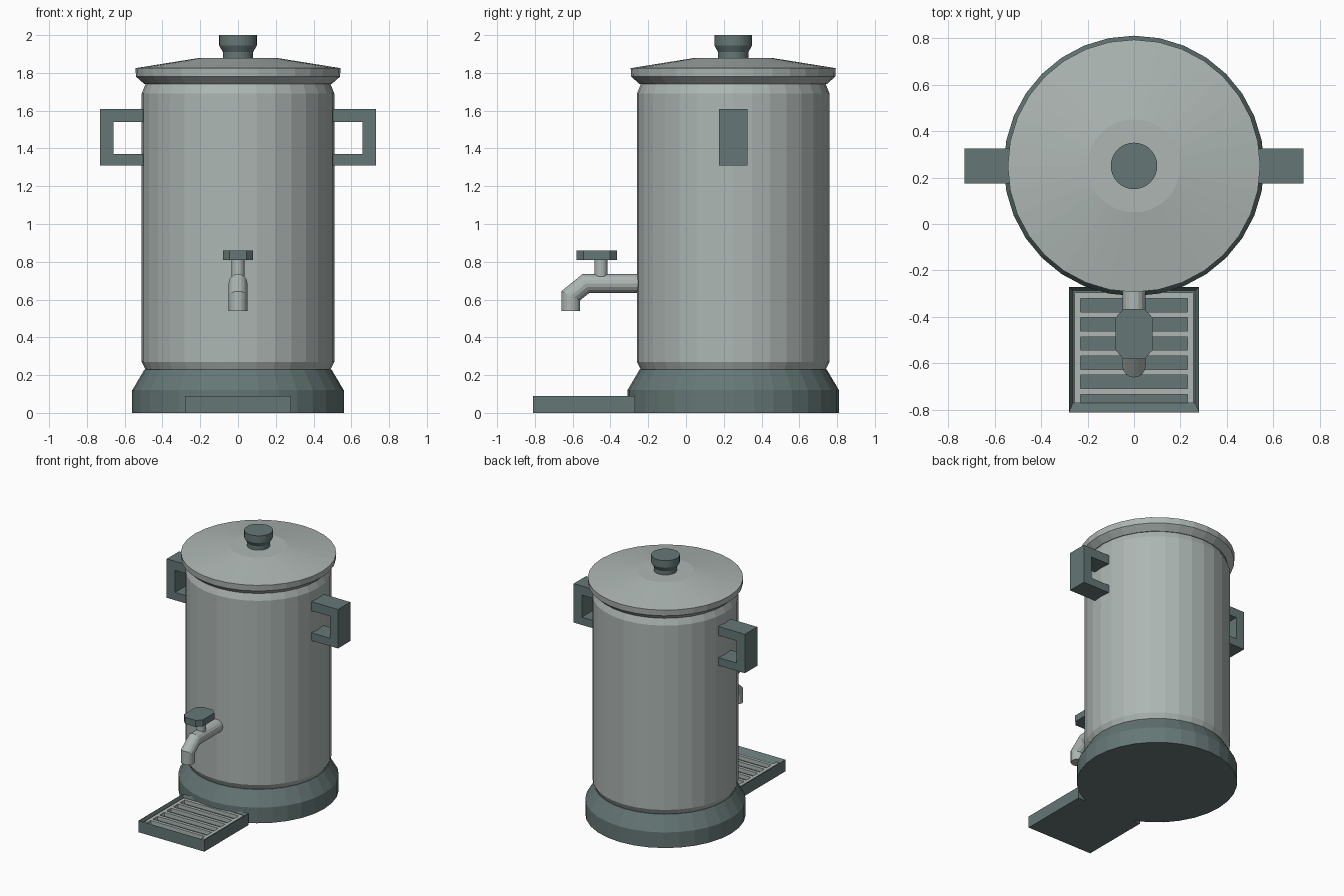
import bpy, bmesh, math
from mathutils import Vector

if "Cube" in bpy.data.objects:
    bpy.data.objects.remove(bpy.data.objects["Cube"])

CY = 0.25  # y of the urn's axis


def material(name, rgb):
    m = bpy.data.materials.new(name)
    m.diffuse_color = (*rgb, 1)
    m.use_nodes = True
    m.node_tree.nodes["Principled BSDF"].inputs["Base Color"].default_value = m.diffuse_color
    return m


STEEL = material("steel", (0.42, 0.47, 0.45))
DARK = material("dark_plastic", (0.13, 0.185, 0.18))


def finish(name, bm, mat):
    bmesh.ops.recalc_face_normals(bm, faces=bm.faces)
    me = bpy.data.meshes.new(name)
    bm.to_mesh(me)
    bm.free()
    me.materials.append(mat)
    ob = bpy.data.objects.new(name, me)
    bpy.context.collection.objects.link(ob)
    return ob


def loft(bm, rings):
    """Skin a list of equal-length point rings and cap both ends."""
    rings = [[bm.verts.new(p) for p in r] for r in rings]
    n = len(rings[0])
    for a, b in zip(rings, rings[1:]):
        for i in range(n):
            j = (i + 1) % n
            bm.faces.new((a[i], a[j], b[j], b[i]))
    bm.faces.new(rings[0])
    bm.faces.new(rings[-1])


def lathe(name, profile, mat, y=CY, sides=32):
    bm = bmesh.new()
    angles = [2 * math.pi * i / sides for i in range(sides)]
    loft(bm, [[(r * math.cos(a), y + r * math.sin(a), z) for a in angles]
              for r, z in profile])
    return finish(name, bm, mat)


def prism(name, outline, axis, lo, hi, mat):
    """Extrude a 2D outline along y (outline is x,z) or z (outline is x,y)."""
    bm = bmesh.new()
    loft(bm, [[(u, d, v) if axis == "y" else (u, v, d) for u, v in outline]
              for d in (lo, hi)])
    return finish(name, bm, mat)


def add_box(bm, x0, x1, y0, y1, z0, z1):
    loft(bm, [[(x0, y0, z), (x1, y0, z), (x1, y1, z), (x0, y1, z)]
              for z in (z0, z1)])


# Base, body, lid and knob
lathe("base", [(0.56, 0), (0.56, 0.12), (0.495, 0.23)], DARK)
lathe("body", [(0.49, 0.225), (0.49, 0.23), (0.51, 0.27), (0.51, 1.69),
               (0.49, 1.74), (0.49, 1.75)], STEEL)
lathe("lid", [(0.495, 1.74), (0.54, 1.78), (0.543, 1.825), (0.2, 1.88)], STEEL)
lathe("lid_knob", [(0.08, 1.87), (0.08, 1.91), (0.1, 1.945), (0.1, 2.0)], DARK)

# Side handles, C-shaped and open towards the body
C = [(0.49, 1.31), (0.73, 1.31), (0.73, 1.61), (0.49, 1.61),
     (0.49, 1.54), (0.66, 1.54), (0.66, 1.37), (0.49, 1.37)]
for side, label in ((1, "right"), (-1, "left")):
    prism("handle_" + label, [(side * x, z) for x, z in C], "y",
          CY - 0.075, CY + 0.075, DARK)

# Tap spout: round section swept along a bent path with mitred joints
path = [Vector((0, y, z)) for y, z in
        ((-0.24, 0.685), (-0.53, 0.685), (-0.61, 0.62), (-0.61, 0.54))]
rings = []
for i, p in enumerate(path):
    d_in = (p - path[max(i - 1, 0)]).normalized()
    d_out = (path[min(i + 1, len(path) - 1)] - p).normalized()
    t = (d_in + d_out).normalized()
    ref = d_out if d_out.length else d_in
    side = t.cross(Vector((1, 0, 0)))
    r = 0.05 / t.dot(ref)
    rings.append([p + Vector((0.05 * math.cos(a), 0, 0)) + side * r * math.sin(a)
                  for a in (2 * math.pi * k / 16 for k in range(16))])
bm = bmesh.new()
loft(bm, rings)
finish("tap_spout", bm, STEEL)

# Tap stem and chamfered lever
lathe("tap_stem", [(0.035, 0.70), (0.035, 0.815)], STEEL, y=-0.45, sides=16)
quad = [(0.08, 0.07), (0.045, 0.107)]
lever = []
for sx, sy in ((1, 1), (-1, 1), (-1, -1), (1, -1)):
    pts = quad if sx * sy > 0 else quad[::-1]
    lever += [(sx * x, -0.473 + sy * y) for x, y in pts]
prism("tap_lever", lever, "z", 0.81, 0.86, DARK)

# Drip tray with a recessed top
bm = bmesh.new()
add_box(bm, -0.28, 0.28, -0.81, -0.27, 0, 0.09)
bmesh.ops.recalc_face_normals(bm, faces=bm.faces)
top = max(bm.faces, key=lambda f: f.calc_center_median().z)
bmesh.ops.inset_region(bm, faces=[top], thickness=0.024)
for v in top.verts:
    v.co.z = 0.045
    if v.co.y < -0.5:
        v.co.y = -0.77
finish("drip_tray", bm, DARK)

# Slotted grate resting in the tray
bm = bmesh.new()
for s in (-1, 1):
    x0, x1 = sorted((s * 0.23, s * 0.256))
    add_box(bm, x0, x1, -0.77, -0.294, 0.04, 0.075)
add_box(bm, -0.23, 0.23, -0.32, -0.294, 0.04, 0.075)
for i in range(5):
    y = -0.378 - 0.0825 * i
    add_box(bm, -0.23, 0.23, y - 0.0245, y, 0.04, 0.075)
finish("tray_grate", bm, STEEL)
